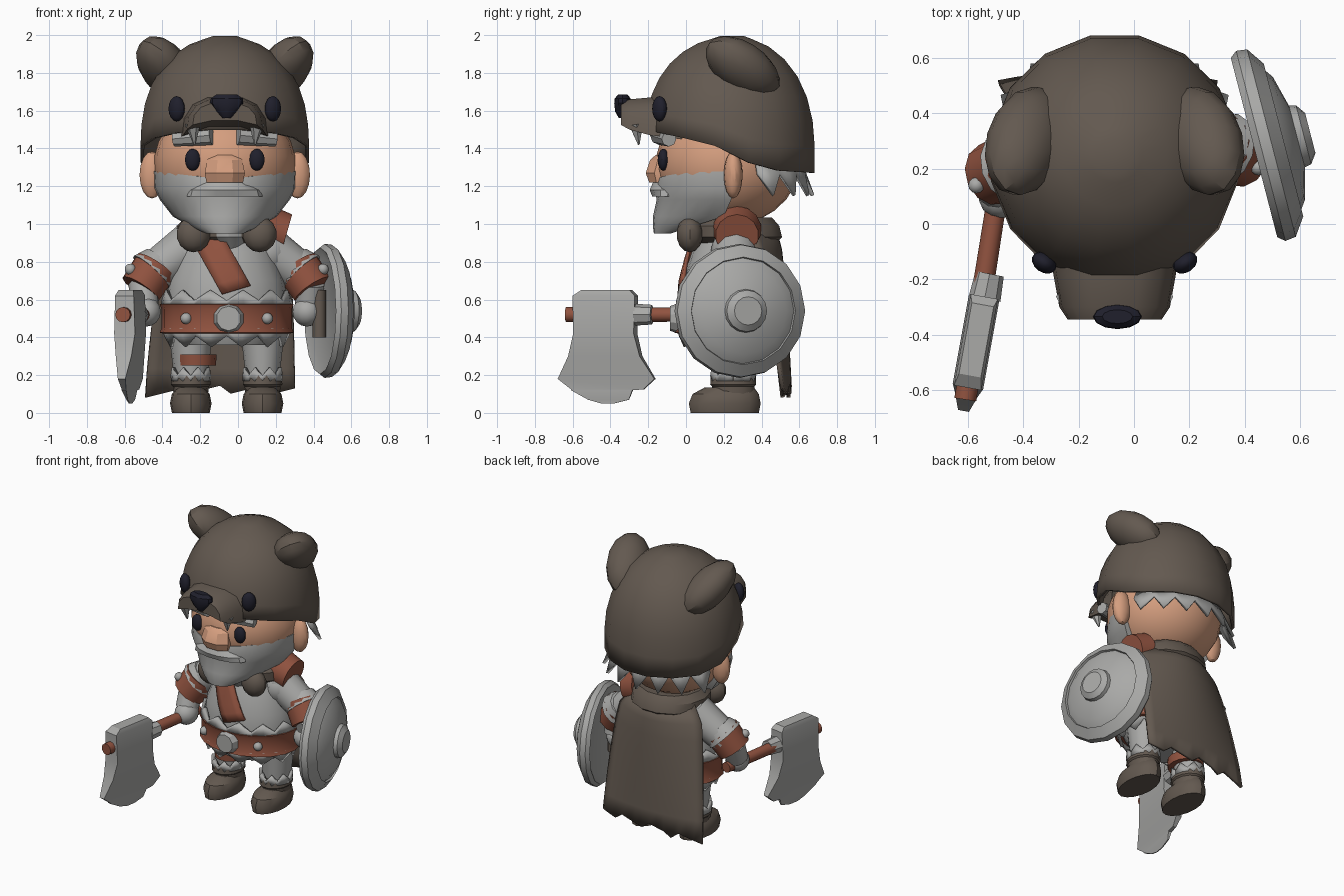
import bpy, bmesh, math
from mathutils import Vector, Matrix

if "Cube" in bpy.data.objects:
    bpy.data.objects.remove(bpy.data.objects["Cube"])
CX = -0.06  # the figure's own mirror plane
made = []

def material(name, rgb):
    m = bpy.data.materials.new(name)
    m.use_nodes = True
    m.diffuse_color = (*rgb, 1)
    m.node_tree.nodes["Principled BSDF"].inputs["Base Color"].default_value = (*rgb, 1)
    return m

GREY = material("grey", (0.40, 0.40, 0.39))
FUR = material("brown fur", (0.125, 0.10, 0.08))
LEATHER = material("red leather", (0.28, 0.085, 0.05))
SKIN = material("skin", (0.66, 0.34, 0.21))
DARK = material("near black", (0.014, 0.014, 0.025))

def finish(name, bm, mat, thick=0):
    bmesh.ops.recalc_face_normals(bm, faces=bm.faces)
    me = bpy.data.meshes.new(name)
    bm.to_mesh(me)
    bm.free()
    me.materials.append(mat)
    ob = bpy.data.objects.new(name, me)
    bpy.context.collection.objects.link(ob)
    if thick:
        mod = ob.modifiers.new("thickness", "SOLIDIFY")
        mod.thickness, mod.offset = thick, 0
    made.append(ob)
    return ob

def skin_rows(name, mat, rows, closed=False, caps=(), thick=0):
    """Join rows of points into quads; caps lists the rows to fill."""
    bm = bmesh.new()
    vs = [[bm.verts.new(p) for p in r] for r in rows]
    n = len(vs[0])
    for a, b in zip(vs, vs[1:]):
        for i in range(n if closed else n - 1):
            j = (i + 1) % n
            bm.faces.new((a[i], a[j], b[j], b[i]))
    for k in caps:
        bm.faces.new(vs[k])
    return finish(name, bm, mat, thick)

def loft(name, mat, rings, n=16, turn=0):
    """Rings are (z, centre x, centre y, radius x, radius y)."""
    rows = [[(cx + rx * math.cos(a), cy + ry * math.sin(a), z)
             for a in (turn + math.tau * i / n for i in range(n))]
            for z, cx, cy, rx, ry in rings]
    return skin_rows(name, mat, rows, True, (0, -1))

def ball(name, mat, loc, radii, rot=None, seg=14):
    bm = bmesh.new()
    bmesh.ops.create_uvsphere(bm, u_segments=seg, v_segments=seg // 2 + 1, radius=1)
    bm.transform(Matrix.Translation(loc) @ (rot or Matrix()) @ Matrix.Diagonal((*radii, 1)))
    return finish(name, bm, mat)

def limb(name, mat, a, b, r1, r2, seg=12):
    a, b = Vector(a), Vector(b)
    d = b - a
    bm = bmesh.new()
    bmesh.ops.create_cone(bm, cap_ends=True, segments=seg, radius1=r1, radius2=r2, depth=d.length)
    bm.transform(Matrix.Translation((a + b) / 2) @ d.to_track_quat("Z", "Y").to_matrix().to_4x4())
    return finish(name, bm, mat)

def zigzag(name, mat, c, base, tip, n, span=(0, math.tau), notch=0.4):
    """Toothed band: base and tip are (z, radius x, radius y)."""
    rows = []
    for row in range(2):
        pts = []
        for i in range(2 * n + 1):
            a = span[0] + (span[1] - span[0]) * i / (2 * n)
            t = row * (1 if i % 2 else notch)
            z, rx, ry = (p + (q - p) * t for p, q in zip(base, tip))
            pts.append((c[0] + rx * math.cos(a), c[1] + ry * math.sin(a), z))
        rows.append(pts)
    return skin_rows(name, mat, rows, thick=0.02)

def interp(x, table):
    for (x0, y0), (x1, y1) in zip(table, table[1:]):
        if x <= x1:
            return y0 + (y1 - y0) * (x - x0) / (x1 - x0)
    return table[-1][1]

# Head, beard and moustache
HX = -0.07
ball("head", SKIN, (HX, 0.22, 1.32), (0.375, 0.38, 0.33), seg=24)
beard = [[(HX + w * math.cos(a), back + (back - front) * math.sin(a), z + rise * abs(math.cos(a)))
          for a in (math.pi * (1 + i / 14) for i in range(15))]
         for z, w, front, back, rise in
         ((0.95, 0.10, -0.17, -0.08, 0), (0.985, 0.18, -0.175, 0.03, 0), (1.04, 0.275, -0.175, 0.20, 0),
          (1.13, 0.345, -0.155, 0.24, 0), (1.19, 0.375, -0.17, 0.25, 0), (1.235, 0.38, -0.155, 0.26, 0.045))]
skin_rows("beard", GREY, beard, True, (0, -1))
loft("moustache", GREY, [(1.145, HX, -0.10, 0.20, 0.08), (1.18, HX, -0.09, 0.19, 0.105),
                         (1.235, HX, -0.08, 0.11, 0.09)], 14)
loft("nose", SKIN, [(1.22, HX, -0.13, 0.105, 0.07), (1.27, HX, -0.135, 0.115, 0.085),
                    (1.34, HX, -0.12, 0.10, 0.075), (1.365, HX, -0.11, 0.07, 0.055)], 8, math.pi / 8)
zigzag("back_hair", GREY, (HX, 0.22), (1.34, 0.38, 0.38), (1.15, 0.48, 0.45), 7, (0.4, math.pi - 0.4), 0.4)

# Fur hood with a scooped rim
N = 16
rim = [(-1, 1.50), (-0.5, 1.45), (0.0, 1.39), (0.3, 1.29), (1, 1.27)]
rows = []
for k in range(9):
    row = []
    for i in range(N):
        a = math.tau * (i + 0.5) / N
        c, s = math.cos(a), math.sin(a)
        lo = interp(s, rim)
        z = lo + (1.985 - lo) * math.sin(k / 8 * math.pi / 2)
        h = min(max(0, (z - 1.38) / 0.605), 1)
        r = max(0.02, 1 - h ** (2.3 if s > 0 else 2.6)) ** 0.5
        row.append((HX + 0.445 * r * c, 0.245 + (0.435 if s > 0 else 0.465) * r * s, z))
    rows.append(row)
skin_rows("hood", FUR, rows, True, (-1,), 0.02)

# Snout: an arched muzzle, hollowed along the underside
rows = []
for y, w, lo, hi in ((-0.02, 0.25, 1.45, 1.69), (-0.19, 0.22, 1.47, 1.67),
                     (-0.30, 0.20, 1.50, 1.66), (-0.345, 0.17, 1.525, 1.64)):
    rows.append([(HX + w * u, y, lo + (hi - lo) * v) for u, v in
                 ((-1, 0), (-0.95, 0.45), (-0.75, 0.8), (-0.4, 1), (0.4, 1),
                  (0.75, 0.8), (0.95, 0.45), (1, 0), (0.4, 0.2), (-0.4, 0.2))])
skin_rows("hood_snout", FUR, rows, True, (0, -1))
loft("hood_nose", DARK, [(z, HX + 0.01, -0.335, rx, ry) for z, rx, ry in
                         ((1.56, 0.025, 0.02), (1.595, 0.055, 0.04), (1.64, 0.088, 0.045),
                          (1.665, 0.085, 0.042), (1.685, 0.055, 0.025))], 12)

# Paired head parts
for s, side in ((-1, "right"), (1, "left")):
    def H(dx, y, z):
        return (HX + s * dx, y, z)
    ball(side + "_eye", DARK, H(0.17, -0.12, 1.34), (0.042, 0.03, 0.058))
    ball(side + "_hood_eye", DARK, H(0.255, -0.14, 1.61), (0.048, 0.035, 0.067),
         Matrix.Rotation(s * 0.6, 4, "Z"))
    ball(side + "_ear", SKIN, H(0.385, 0.25, 1.26), (0.068, 0.05, 0.125))
    limb(side + "_eyebrow", GREY, H(0.07, -0.14, 1.47), H(0.27, -0.09, 1.45), 0.052, 0.04, 8)
    limb(side + "_fang", GREY, H(0.17, -0.265, 1.53), H(0.16, -0.25, 1.42), 0.042, 0.005, 6)
    long = Vector((-s * 0.12, 0.28, -0.21)).normalized()
    out = Vector((s * 0.75, 0, 0.6))
    out = (out - long * out.dot(long)).normalized()
    rot = Matrix((out, long, out.cross(long))).transposed().to_4x4()
    ball(side + "_hood_ear", FUR, H(0.32, 0.30, 1.828), (0.148, 0.232, 0.12), rot)

# Torso, belt and trims
BODY = [(0.36, CX, 0.23, 0.25, 0.21), (0.45, CX, 0.23, 0.31, 0.25), (0.56, CX, 0.23, 0.325, 0.26),
        (0.70, CX, 0.23, 0.305, 0.25), (0.85, CX, 0.24, 0.25, 0.21), (0.99, CX, 0.25, 0.17, 0.16)]
loft("torso", GREY, BODY, 20)
loft("belt", LEATHER, [(z, CX, 0.23, 0.335 + d, 0.27 + d) for z, d in
                       ((0.42, 0), (0.425, 0.02), (0.45, 0.01), (0.55, 0.01), (0.575, 0.02), (0.58, 0))], 20)
zigzag("belt_top_trim", GREY, (CX, 0.23), (0.57, 0.34, 0.275), (0.65, 0.325, 0.265), 12, notch=0.3)
zigzag("tunic_hem", GREY, (CX, 0.23), (0.45, 0.335, 0.27), (0.35, 0.30, 0.24), 12)
limb("buckle", GREY, (CX + 0.01, -0.03, 0.50), (CX + 0.01, -0.085, 0.50), 0.085, 0.065, 10)

def front_y(x, z):
    rx = interp(z, [(r[0], r[3]) for r in BODY])
    ry = interp(z, [(r[0], r[4]) for r in BODY])
    return 0.23 - ry * math.sqrt(max(0, 1 - ((x - CX) / rx) ** 2)) - 0.01

strap = []
for i in range(7):
    z = 0.96 - 0.31 * i / 6
    x = -0.18 + 0.17 * i / 6
    strap.append([(x + w, front_y(x + w, z + 0.3 * w), z + 0.3 * w) for w in (-0.075, -0.035, 0, 0.035, 0.075)])
skin_rows("chest_strap", LEATHER, strap, thick=0.02)

# Cape and fur collar
rows = []
for k in range(9):
    v = k / 8
    row = []
    for i in range(15):
        u = i / 7 - 1
        jag = (0.014 * (i % 4 - 2) - 0.02 * (i < 5)) if k == 8 else 0
        row.append((CX - 0.035 * v + u * (0.24 + 0.155 * v ** 0.3),
                    0.47 + 0.08 * v ** 0.5 - (0.04 + 0.10 * (1 - v)) * u * u, 0.97 - 0.84 * v + jag))
    rows.append(row)
skin_rows("cape", FUR, rows, thick=0.02)
loft("collar", FUR, [(0.90, CX, 0.26, 0.22, 0.22), (0.93, CX, 0.26, 0.27, 0.255),
                     (0.99, CX, 0.25, 0.265, 0.25), (1.035, CX, 0.25, 0.22, 0.21)], 14)
loft("chest_front", GREY, [(0.87, CX + 0.02, 0.17, 0.07, 0.13), (0.93, CX + 0.01, 0.13, 0.12, 0.14),
                           (1.03, CX, 0.13, 0.13, 0.14)], 12)
limb("shoulder_pad", LEATHER, (0.15, 0.27, 0.97), (0.255, 0.27, 0.94), 0.13, 0.115, 14)

# Paired limbs; the right arm reaches forward, the left hangs straight down
for s, side, ya, yh in ((-1, "right", 0.18, 0.105), (1, "left", 0.245, 0.25)):
    def P(dx, y, z):
        return (CX + s * dx, y, z)
    ball(side + "_collar_paw", FUR, P(0.175, 0.02, 0.945), (0.09, 0.07, 0.095), seg=12)
    ball(side + "_shoulder", GREY, P(0.22, 0.26, 0.85), (0.125, 0.13, 0.125))
    limb(side + "_sleeve", GREY, P(0.20, 0.26, 0.88), P(0.42, ya + 0.03, 0.72), 0.125, 0.105)
    limb(side + "_armband_trim", GREY, P(0.35, ya + 0.045, 0.80), P(0.40, ya + 0.03, 0.745), 0.10, 0.128)
    limb(side + "_armband", LEATHER, P(0.375, ya + 0.035, 0.775), P(0.455, ya, 0.655), 0.12, 0.115)
    ball(side + "_armband_stud", GREY, P(0.51, ya - 0.04, 0.76), (0.03, 0.03, 0.03), seg=12)
    limb(side + "_forearm", GREY, P(0.44, ya, 0.68), P(0.435, yh + 0.02, 0.56), 0.08, 0.075)
    ball(side + "_hand", GREY, P(0.425, yh, 0.535), (0.078, 0.085, 0.078))
    ball(side + "_belt_stud", GREY, P(0.215, 0.007, 0.50), (0.03, 0.03, 0.03), seg=12)
    X = CX + s * 0.19
    loft(side + "_leg", GREY, [(0.15, X, 0.26, 0.085, 0.095), (0.42, X, 0.26, 0.115, 0.12)], 14)
    zigzag(side + "_boot_trim", GREY, (X, 0.25), (0.17, 0.095, 0.11), (0.24, 0.10, 0.115), 8)
    loft(side + "_boot_shaft", FUR, [(0.08, X, 0.25, 0.09, 0.12), (0.14, X, 0.25, 0.095, 0.115),
                                     (0.15, X, 0.25, 0.105, 0.125), (0.20, X, 0.25, 0.10, 0.12)], 14)
    loft(side + "_boot_foot", FUR, [(0, X, 0.205, 0.10, 0.18), (0.05, X, 0.205, 0.11, 0.19),
                                    (0.10, X, 0.21, 0.10, 0.175), (0.135, X, 0.23, 0.07, 0.13)], 16)
loft("leg_band", LEATHER, [(0.25, CX - 0.165, 0.255, 0.108, 0.125), (0.31, CX - 0.165, 0.255, 0.112, 0.13)], 14)

# Axe
limb("axe_handle", LEATHER, (-0.475, 0.22, 0.52), (-0.61, -0.635, 0.52), 0.036, 0.04)
limb("axe_collar", GREY, (-0.522, -0.18, 0.52), (-0.54, -0.27, 0.52), 0.052, 0.058, 8)
blade = [(0.65, -0.55, -0.29, 0.04), (0.62, -0.595, -0.26, 0.05), (0.42, -0.59, -0.265, 0.056),
         (0.30, -0.62, -0.235, 0.042), (0.18, -0.68, -0.16, 0.02), (0.125, -0.61, -0.22, 0.012),
         (0.12, -0.61, -0.28, 0.012), (0.07, -0.52, -0.30, 0.004), (0.05, -0.45, -0.38, 0.003)]
Q = math.sqrt(2)
axe = loft("axe_blade", GREY, [(z, 0, (a + b) / 2 + 0.42, t * Q, (b - a) / 2 * Q)
                               for z, a, b, t in blade], 4, math.pi / 4)
axe.location = (-0.57, -0.42, 0)
axe.rotation_euler.z = -0.18

# Round shield, facing outward and a little back
shield = loft("shield", GREY, [(h, 0, 0, r, r) for r, h in
              ((0.28, -0.01), (0.335, -0.035), (0.355, -0.01), (0.35, 0.03), (0.285, 0.075), (0.28, 0.06),
               (0.23, 0.095), (0.115, 0.125), (0.11, 0.15), (0.075, 0.175))], 16)
shield.location = (0.468, 0.285, 0.54)
shield.rotation_euler = Vector((0.965, 0.25, 0)).to_track_quat("Z", "Y").to_euler()
limb("shield_grip", FUR, (0.43, 0.22, 0.40), (0.43, 0.22, 0.65), 0.035, 0.035)

# Smooth shading with crisp edges
bpy.ops.object.select_all(action="DESELECT")
for ob in made:
    ob.select_set(True)
bpy.context.view_layer.objects.active = made[0]
bpy.ops.object.shade_smooth_by_angle(angle=math.radians(32))
